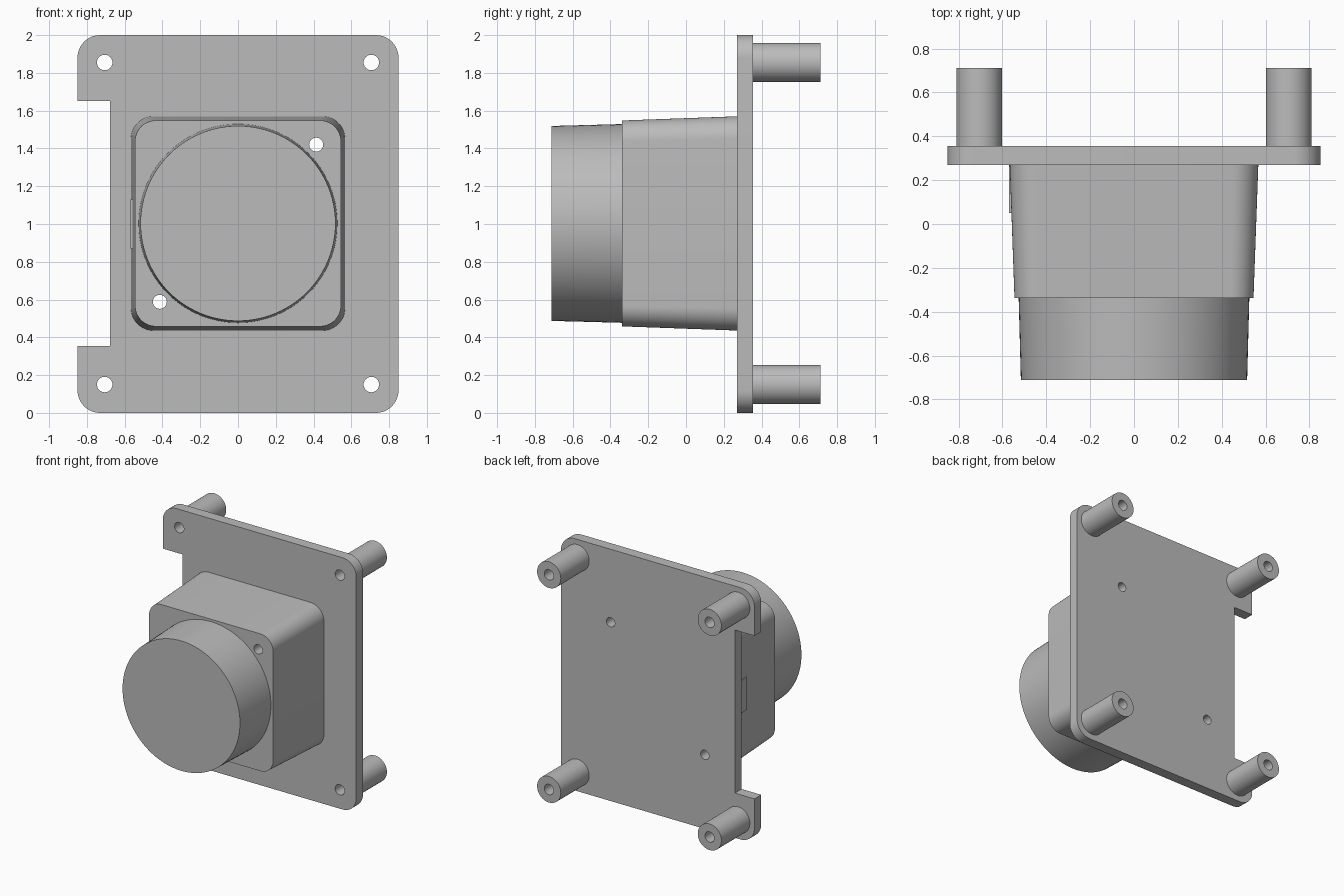
import bpy, bmesh, math

if "Cube" in bpy.data.objects:
    bpy.data.objects.remove(bpy.data.objects["Cube"])

grey = bpy.data.materials.new("light_grey")
grey.diffuse_color = (0.5, 0.5, 0.5, 1)
grey.use_nodes = True
grey.node_tree.nodes["Principled BSDF"].inputs["Base Color"].default_value = grey.diffuse_color
CZ = 1.003                      # height of the housing axis


def arc(cx, cz, r, a0, a1, n):
    return [(cx + r * math.cos(math.radians(a0 + (a1 - a0) * i / n)),
             cz + r * math.sin(math.radians(a0 + (a1 - a0) * i / n))) for i in range(n + 1)]


def circle(cx, cz, r, n=64):
    return arc(cx, cz, r, 0, 360, n)[:-1]


def rounded_square(half, r, n=12):
    c = half - r
    pts = []
    for k, (sx, sz) in enumerate([(1, 1), (-1, 1), (-1, -1), (1, -1)]):
        pts += arc(sx * c, CZ + sz * c, r, 90 * k, 90 * k + 90, n)
    return pts


def loft(name, ring_a, y_a, ring_b, y_b):
    """Solid between two matching x-z outlines at two depths."""
    bm = bmesh.new()
    a = [bm.verts.new((x, y_a, z)) for x, z in ring_a]
    b = [bm.verts.new((x, y_b, z)) for x, z in ring_b]
    bm.faces.new(a)
    bm.faces.new(b[::-1])
    for i in range(len(a)):
        j = (i + 1) % len(a)
        bm.faces.new((a[j], a[i], b[i], b[j]))
    bmesh.ops.recalc_face_normals(bm, faces=bm.faces)
    me = bpy.data.meshes.new(name)
    bm.to_mesh(me)
    bm.free()
    me.materials.append(grey)
    ob = bpy.data.objects.new(name, me)
    bpy.context.collection.objects.link(ob)
    return ob


def activate(ob):
    bpy.ops.object.select_all(action='DESELECT')
    ob.select_set(True)
    bpy.context.view_layer.objects.active = ob


def drill(ob, holes, r):
    """Cut round holes along y."""
    for x, z in holes:
        ring = circle(x, z, r, 32)
        cutter = loft("hole_cutter", ring, -1, ring, 1)
        cutter.hide_render = True
        activate(ob)
        mod = ob.modifiers.new("hole", 'BOOLEAN')
        mod.operation, mod.solver, mod.object = 'DIFFERENCE', 'EXACT', cutter
        bpy.ops.object.modifier_apply(modifier=mod.name)
        bpy.data.objects.remove(cutter)


corner_holes = [(x, z) for x in (-0.706, 0.706) for z in (0.15, 1.855)]
housing_holes = [(0.414, 1.42), (-0.414, 0.588)]

# Mounting plate with rounded corners and a side notch
R, W = 0.12, 0.85
outline = (arc(W - R, 2 - R, R, 0, 90, 12) + arc(R - W, 2 - R, R, 90, 180, 12)
           + [(-W, 1.65), (-0.678, 1.65), (-0.678, 0.355), (-W, 0.355)]
           + arc(R - W, R, R, 180, 270, 12) + arc(W - R, R, R, 270, 360, 12))
plate = loft("mounting_plate", outline, 0.27, outline, 0.355)
drill(plate, corner_holes, 0.041)
drill(plate, housing_holes, 0.037)

# Hollow standoff posts behind the plate
posts = []
for x, z in corner_holes:
    ring = circle(x, z, 0.104, 48)
    post = loft("standoff_post", ring, 0.355, ring, 0.712)
    drill(post, [(x, z)], 0.041)
    posts.append(post)

# Tapered square housing
housing = loft("square_housing", rounded_square(0.545, 0.11), -0.338,
               rounded_square(0.567, 0.12), 0.27)
drill(housing, housing_holes, 0.037)

# Slim pad on the notch side of the housing
pad_ring = [(-0.569, 0.87), (-0.5, 0.87), (-0.5, 1.13), (-0.569, 1.13)]
pad = loft("side_pad", pad_ring, 0.05, pad_ring, 0.27)

# Round cap in front
cap = loft("round_cap", circle(0, CZ, 0.516, 96), -0.712, circle(0, CZ, 0.526, 96), -0.338)

for ob in [plate, housing, cap] + posts:
    activate(ob)
    bpy.ops.object.shade_smooth_by_angle(angle=math.radians(30))
